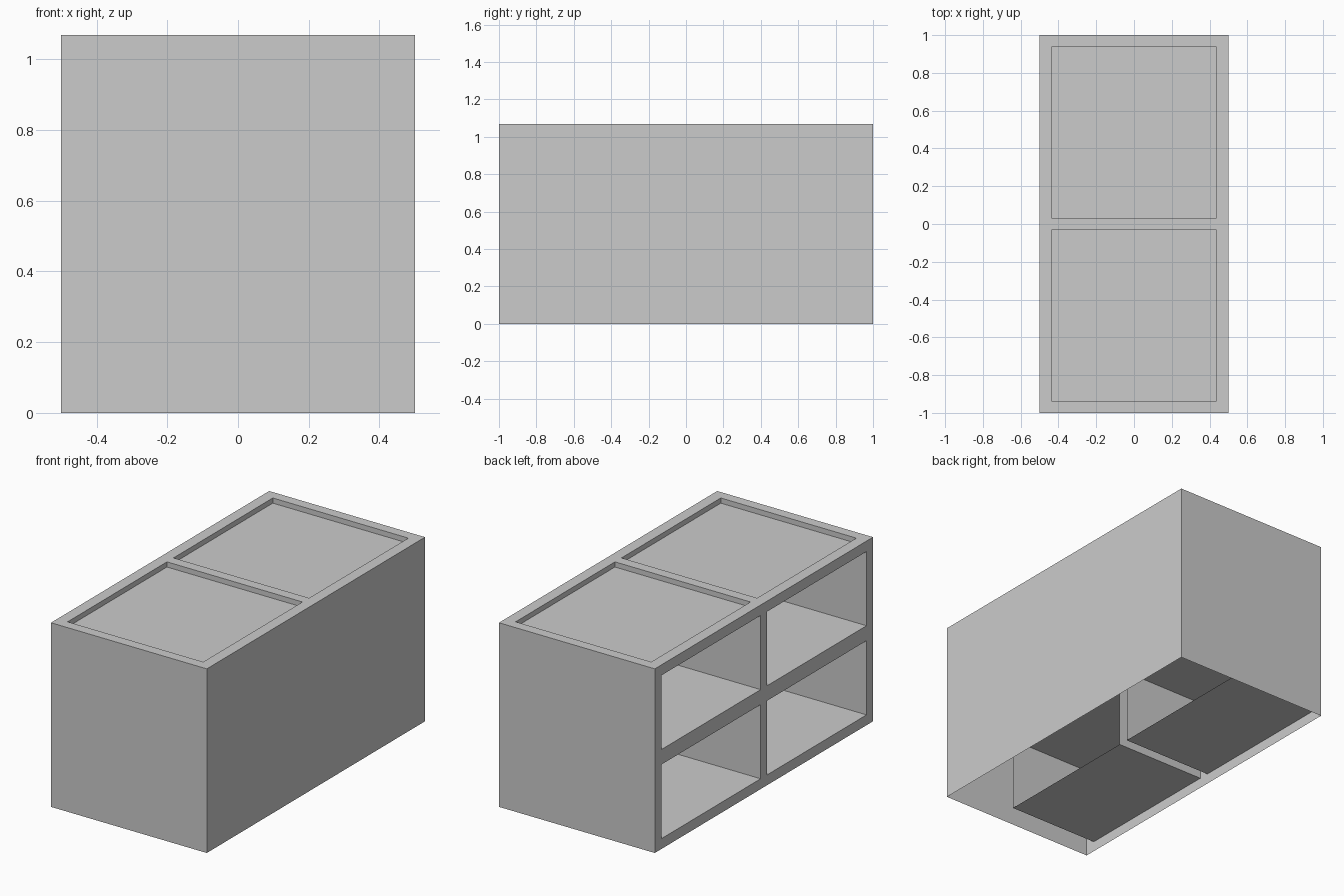
import bpy
import bmesh
from mathutils import Vector

if "Cube" in bpy.data.objects:
    bpy.data.objects.remove(bpy.data.objects["Cube"])

HEIGHT = 1.068
Y_CELLS = [(-0.94, -0.03), (0.03, 0.94)]
Z_CELLS = [(0.06, 0.49), (0.577, 1.007)]
X_CELLS = [(-0.435, 0.435)]

bm = bmesh.new()


def outer_faces(n):
    """Faces on the outermost plane of the shell in direction n."""
    bm.normal_update()
    limit = max(v.co.dot(n) for v in bm.verts)
    return [f for f in bm.faces if f.normal.dot(n) > 0.99
            and f.calc_center_median().dot(n) > limit - 1e-4]


def sink_cells(n, cells, depth, capped):
    """Cut rectangular cells into the side facing n and push them inward."""
    for axis, spans in cells.items():
        plane_no = Vector([float(i == axis) for i in range(3)])
        for value in [v for span in spans for v in span]:
            faces = outer_faces(n)
            edges = list({e for f in faces for e in f.edges})
            verts = list({v for f in faces for v in f.verts})
            bmesh.ops.bisect_plane(bm, geom=verts + edges + faces, dist=1e-5,
                                   plane_co=plane_no * value, plane_no=plane_no)

    def in_cell(f):
        c = f.calc_center_median()
        return all(any(a < c[axis] < b for a, b in spans)
                   for axis, spans in cells.items())

    holes = [f for f in outer_faces(n) if in_cell(f)]
    ends = bmesh.ops.extrude_discrete_faces(bm, faces=holes)["faces"]
    bmesh.ops.translate(bm, verts=list({v for f in ends for v in f.verts}),
                        vec=n * -depth)
    if not capped:
        bmesh.ops.delete(bm, geom=ends, context='FACES')


# outer shell, open underneath
bmesh.ops.create_cube(bm, size=1)
for v in bm.verts:
    v.co = (v.co.x, v.co.y * 2, (v.co.z + 0.5) * HEIGHT)
bmesh.ops.delete(bm, geom=outer_faces(Vector((0, 0, -1))), context='FACES_ONLY')

# four open-ended compartments in the left side
sink_cells(Vector((-1, 0, 0)), {1: Y_CELLS, 2: Z_CELLS}, 0.577, False)

# two shallow trays in the top
sink_cells(Vector((0, 0, 1)), {0: X_CELLS, 1: Y_CELLS}, 0.03, True)

mesh = bpy.data.meshes.new("shelf_counter")
bm.to_mesh(mesh)
bm.free()
bpy.context.collection.objects.link(bpy.data.objects.new("shelf_counter", mesh))
